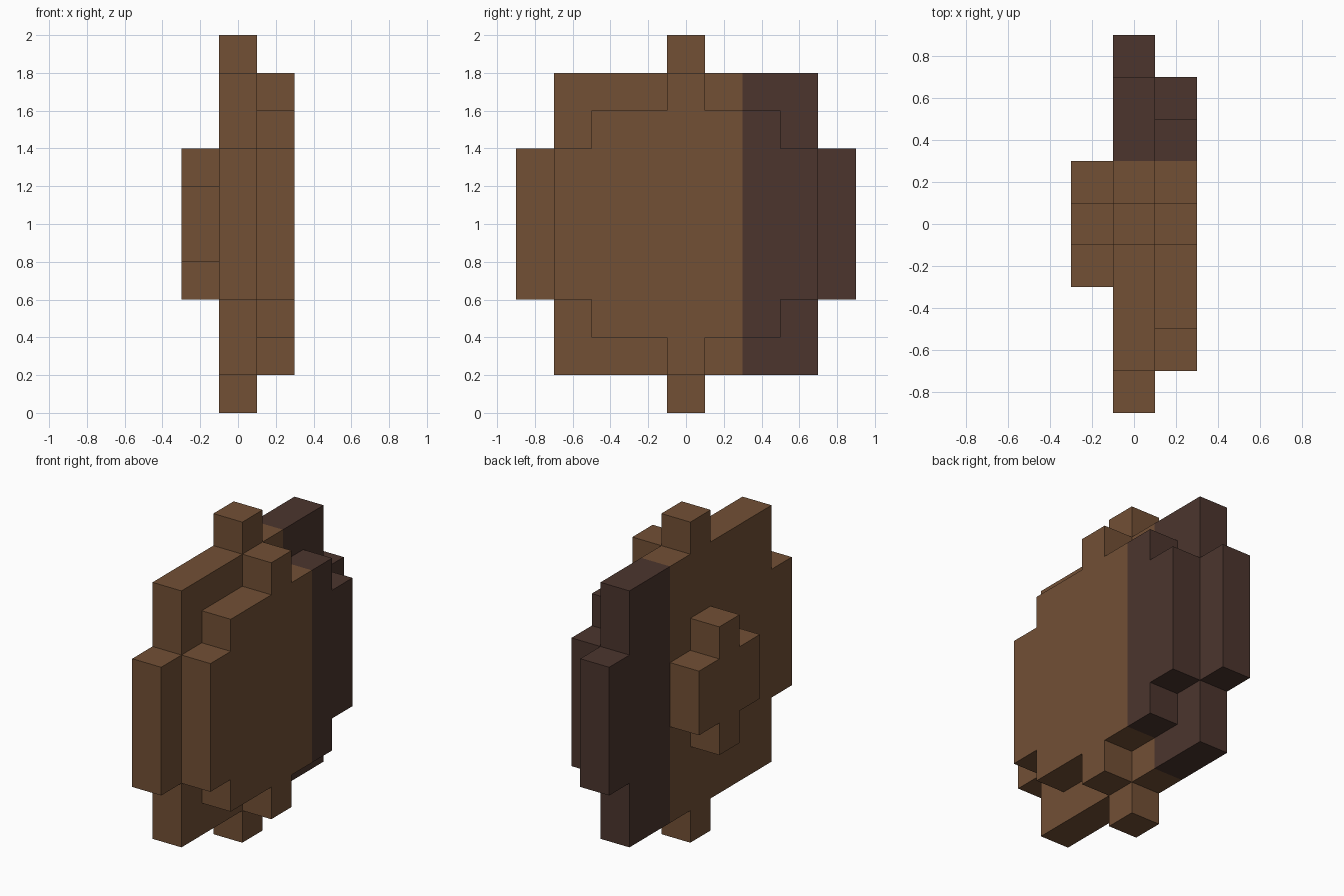
import bpy
import bmesh

cube = bpy.data.objects.get("Cube")
if cube:
    bpy.data.objects.remove(cube, do_unlink=True)


def make_material(name, colour):
    mat = bpy.data.materials.new(name)
    mat.use_nodes = True
    mat.diffuse_color = colour
    mat.node_tree.nodes["Principled BSDF"].inputs["Base Color"].default_value = colour
    return mat


brown = make_material("warm_brown", (0.170, 0.080, 0.036, 1))
dark = make_material("dark_brown", (0.072, 0.036, 0.027, 1))

CENTRE_Z = 1.0
BAND_Y = 0.3   # everything behind this is dark


def stepped_layer(name, x0, x1, quarter):
    """Extrude a stepped round outline, mirrored from one quarter, along x."""
    right = quarter + [(y, -z) for y, z in reversed(quarter)]
    outline = right + [(-y, z) for y, z in reversed(right)]
    bm = bmesh.new()
    face = bm.faces.new([bm.verts.new((x0, y, z + CENTRE_Z)) for y, z in outline])
    grown = bmesh.ops.extrude_face_region(bm, geom=[face], use_keep_orig=True)
    verts = [g for g in grown["geom"] if isinstance(g, bmesh.types.BMVert)]
    bmesh.ops.translate(bm, verts=verts, vec=(x1 - x0, 0, 0))

    # Split along the colour border
    bmesh.ops.bisect_plane(bm, geom=bm.verts[:] + bm.edges[:] + bm.faces[:],
                           dist=0.0001, plane_co=(0, BAND_Y, 0), plane_no=(0, 1, 0))
    bmesh.ops.recalc_face_normals(bm, faces=bm.faces[:])
    for f in bm.faces:
        f.material_index = int(f.calc_center_bounds().y > BAND_Y + 0.01)

    mesh = bpy.data.meshes.new(name)
    bm.to_mesh(mesh)
    bm.free()
    mesh.materials.append(brown)
    mesh.materials.append(dark)
    obj = bpy.data.objects.new(name, mesh)
    bpy.context.collection.objects.link(obj)
    return obj


# Widest disc in the middle, a smaller one on the left, a boss on the right
stepped_layer("middle_disc", -0.1, 0.1,
              [(0.1, 1.0), (0.1, 0.8), (0.7, 0.8), (0.7, 0.4), (0.9, 0.4)])
stepped_layer("left_disc", 0.1, 0.3,
              [(0.1, 0.8), (0.1, 0.6), (0.5, 0.6), (0.5, 0.4), (0.7, 0.4)])
stepped_layer("right_boss", -0.3, -0.1,
              [(0.1, 0.4), (0.1, 0.2), (0.3, 0.2)])
